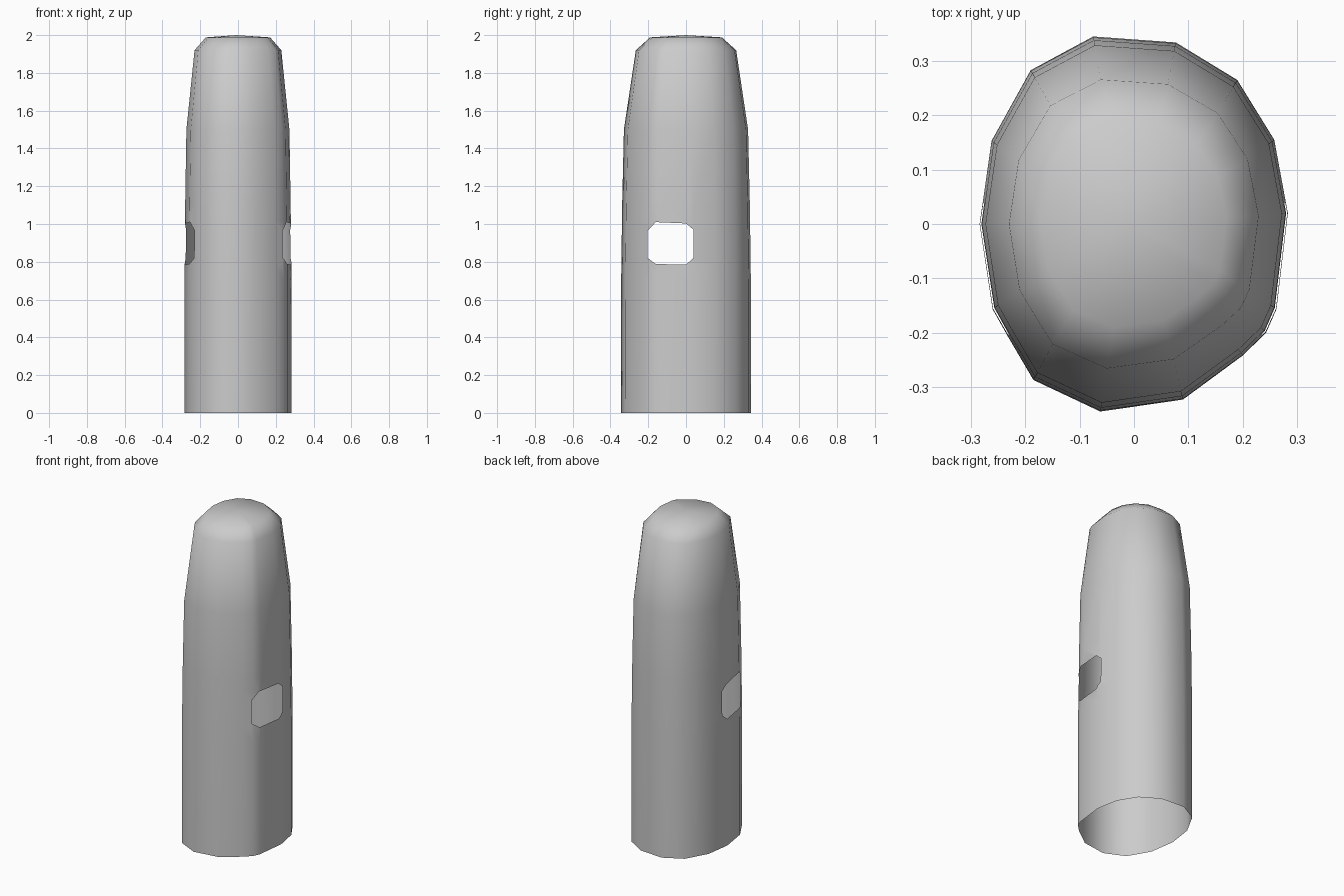
import bpy, bmesh
from mathutils import Vector

if "Cube" in bpy.data.objects:
    bpy.data.objects.remove(bpy.data.objects["Cube"])

# Hand-shaped oval cross-section at the base
outline = [(-0.075, 0.345), (-0.19, 0.283), (-0.262, 0.153), (-0.284, 0.0),
           (-0.26, -0.157), (-0.232, -0.207), (-0.185, -0.287), (-0.062, -0.345),
           (0.09, -0.323), (0.2, -0.242), (0.243, -0.2), (0.262, -0.157),
           (0.283, 0.02), (0.258, 0.155), (0.19, 0.265), (0.077, 0.334)]

# Height, x scale, y scale of each ring
rings = [(0.0, 1.0, 1.0), (0.7, 1.0, 0.995), (1.1, 0.985, 0.98), (1.5, 0.962, 0.953),
         (1.92, 0.81, 0.77), (1.988, 0.6, 0.55)]

bm = bmesh.new()
loops = [[bm.verts.new((x * sx, y * sy, z)) for x, y in outline] for z, sx, sy in rings]
n = len(outline)
for low, high in zip(loops, loops[1:]):
    for i in range(n):
        j = (i + 1) % n
        bm.faces.new((low[i], low[j], high[j], high[i]))

# Rounded top cap, bottom left open
tip = bm.verts.new((-0.01, 0, 2.0))
for i in range(n):
    bm.faces.new((loops[-1][i], loops[-1][(i + 1) % n], tip))

# Octagonal window (y, z) cut through both side walls
window = [(-0.16, 0.788), (0.0, 0.785), (0.04, 0.82), (0.04, 0.97),
          (0.0, 1.003), (-0.16, 1.01), (-0.203, 0.965), (-0.203, 0.82)]
window_mid = Vector((0, -0.08, 0.9))
inside = [f for f in bm.faces
          if 0.7 < f.calc_center_median().z < 1.1 and abs(f.calc_center_median().x) > 0.19]
for k, (y, z) in enumerate(window):
    y2, z2 = window[(k + 1) % len(window)]
    co, normal = Vector((0, y, z)), Vector((0, z2 - z, y - y2)).normalized()
    if (window_mid - co).dot(normal) > 0:
        normal = -normal
    geom = set(inside)
    for f in inside:
        geom.update(f.edges)
        geom.update(f.verts)
    cut = bmesh.ops.bisect_plane(bm, geom=list(geom), dist=1e-5, plane_co=co, plane_no=normal)
    faces = {g for g in cut["geom"] if isinstance(g, bmesh.types.BMFace)}
    inside = [f for f in faces if (f.calc_center_median() - co).dot(normal) < 0]
bmesh.ops.delete(bm, geom=inside, context='FACES')

bmesh.ops.recalc_face_normals(bm, faces=bm.faces[:])
for f in bm.faces:
    f.smooth = True

mesh = bpy.data.meshes.new("hollow_tower_shell")
bm.to_mesh(mesh)
bm.free()
shell = bpy.data.objects.new("hollow_tower_shell", mesh)
bpy.context.collection.objects.link(shell)
